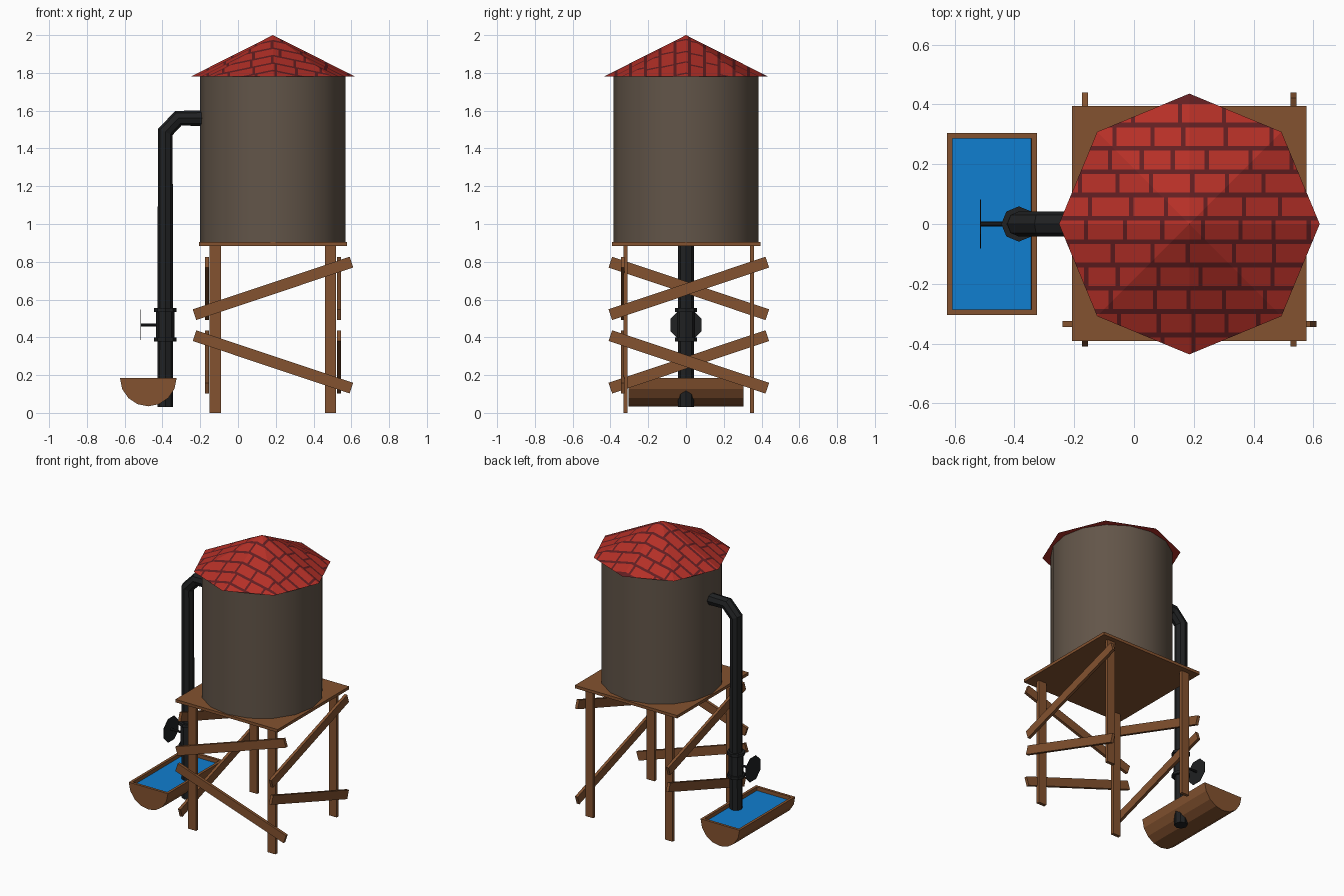
import bpy, bmesh, math, random
from mathutils import Vector, Matrix

random.seed(4)
if "Cube" in bpy.data.objects:
    bpy.data.objects.remove(bpy.data.objects["Cube"], do_unlink=True)


def material(name, rgb):
    m = bpy.data.materials.new(name)
    m.use_nodes = True
    m.diffuse_color = (*rgb, 1)
    m.node_tree.nodes["Principled BSDF"].inputs["Base Color"].default_value = (*rgb, 1)
    return m


WOOD = material("brown wood", (0.23, 0.085, 0.029))
TANK = material("grey brown tank", (0.123, 0.091, 0.066))
IRON = material("black iron", (0.014, 0.015, 0.016))
WATER = material("blue water", (0.005, 0.21, 0.63))
RED = material("red shingle", (0.46, 0.029, 0.02))
DARK = material("dark red joint", (0.12, 0.013, 0.015))

CX = 0.185  # tower axis


def finish(bm, name, *mats):
    bmesh.ops.recalc_face_normals(bm, faces=bm.faces)
    mesh = bpy.data.meshes.new(name)
    bm.to_mesh(mesh)
    bm.free()
    ob = bpy.data.objects.new(name, mesh)
    bpy.context.collection.objects.link(ob)
    for m in mats:
        mesh.materials.append(m)
    return ob


def box(name, centre, size, mat, rot=Matrix()):
    bm = bmesh.new()
    bmesh.ops.create_cube(bm, size=1)
    bm.transform(Matrix.Translation(centre) @ rot @ Matrix.Diagonal((*size, 1)))
    return finish(bm, name, mat)


def cylinder(name, centre, radius, depth, sides, mat, rot=Matrix()):
    bm = bmesh.new()
    bmesh.ops.create_cone(bm, cap_ends=True, segments=sides, radius1=radius,
                          radius2=radius, depth=depth)
    bm.transform(Matrix.Translation(centre) @ rot)
    return finish(bm, name, mat)


# Tank on its platform
tank = cylinder("tank", (CX, 0, 1.343), 0.385, 0.885, 16, TANK)
bpy.context.view_layer.objects.active = tank
tank.select_set(True)
bpy.ops.object.shade_smooth_by_angle(angle=math.radians(35))
tank.select_set(False)
box("platform", (CX, 0.002, 0.894), (0.785, 0.785, 0.02), WOOD)

# Legs
for side, x in (("right", -0.12), ("left", 0.49)):
    for end, y in (("front", -0.321), ("back", 0.35)):
        box(f"{end}_{side}_leg", (x, y, 0.443), (0.06, 0.022, 0.886), WOOD)

# Slanted braces on the front and both flanks; the back stays open
TILT = math.radians(18.5)
for level, z, slope in (("upper", 0.659, 1), ("lower", 0.27, -1)):
    box(f"front_{level}_brace", (CX, -0.335, z), (0.876, 0.02, 0.06), WOOD,
        Matrix.Rotation(-slope * TILT, 4, "Y"))
    for side, x, turn in (("right", -0.164, -1), ("left", 0.534, 1)):
        box(f"{side}_{level}_brace", (x, 0.015, z), (0.02, 0.876, 0.06), WOOD,
            Matrix.Rotation(slope * turn * TILT, 4, "X"))

# Eight-sided roof, cut into courses of shingles
R, PITCH, TALL, JOINT = 0.436, 0.078, 0.062, 0.014
bm = bmesh.new()
bmesh.ops.create_cone(bm, segments=8, radius1=R, radius2=0, depth=0.22)
bmesh.ops.remove_doubles(bm, verts=bm.verts, dist=0.0001)


def slice_faces(faces, co, normal):
    geom = set(faces)
    for f in faces:
        geom.update(f.verts)
        geom.update(f.edges)
    bmesh.ops.bisect_plane(bm, geom=list(geom), plane_co=co, plane_no=normal)


courses = [k * PITCH - 0.02 for k in range(-5, 6)]
for y in courses:
    for edge in (y - TALL / 2, y + TALL / 2):
        slice_faces(bm.faces[:], Vector((0, edge, 0)), Vector((0, 1, 0)))


def in_course(f, y):
    return abs(f.calc_center_median().y - y) < TALL / 2


for f in bm.faces:
    f.material_index = 1
for n, y in enumerate(courses):
    joints = []
    x = -R + 0.065 * (n % 2) + random.uniform(0, 0.03)
    while x < R:
        joints.append(x)
        x += random.uniform(0.1, 0.16)
    for x in joints:
        for edge in (x - JOINT / 2, x + JOINT / 2):
            slice_faces([f for f in bm.faces if in_course(f, y)],
                        Vector((edge, 0, 0)), Vector((1, 0, 0)))
    for f in bm.faces:
        if in_course(f, y):
            cx = f.calc_center_median().x
            if all(abs(cx - x) > JOINT / 2 for x in joints):
                f.material_index = 0
rim = [e for e in bm.edges if e.is_boundary]
for f in bmesh.ops.holes_fill(bm, edges=rim, sides=0)["faces"]:
    f.material_index = 0
bm.transform(Matrix.Translation((CX, 0, 1.89)))
finish(bm, "roof", RED, DARK)

# Downpipe, swept along a bent path
PX = -0.385
curve = bpy.data.curves.new("pipe", "CURVE")
curve.dimensions = "3D"
curve.bevel_depth = 0.042
curve.bevel_resolution = 2
curve.use_fill_caps = True
path = [(PX, 0.03), (PX, 1.487), (-0.316, 1.56), (-0.17, 1.56)]
spline = curve.splines.new("POLY")
spline.points.add(len(path) - 1)
for p, (x, z) in zip(spline.points, path):
    p.co = (x, 0, z, 1)
curve.materials.append(IRON)
pipe = bpy.data.objects.new("pipe", curve)
bpy.context.collection.objects.link(pipe)
bpy.context.view_layer.objects.active = pipe
pipe.select_set(True)
bpy.ops.object.convert(target="MESH")
bpy.ops.object.shade_flat()

# Valve body, flanges, stem and hand wheel
ACROSS = Matrix.Rotation(math.pi / 2, 4, "Y")
cylinder("valve_body", (PX, 0, 0.465), 0.048, 0.17, 8, IRON)
for name, z in (("lower", 0.389), ("upper", 0.545)):
    cylinder(f"{name}_flange", (PX, 0, z), 0.059, 0.02, 8, IRON)
cylinder("valve_stem", (-0.47, 0, 0.466), 0.008, 0.09, 8, IRON, ACROSS)
cylinder("valve_wheel", (-0.514, 0, 0.466), 0.088, 0.003, 8, IRON,
         ACROSS @ Matrix.Rotation(math.pi / 8, 4, "Z"))

# Half-round trough with a recessed water surface
bm = bmesh.new()
arc = [math.pi * (1 + k / 8) for k in range(9)]
end = bm.faces.new([bm.verts.new((-0.475 + 0.15 * math.cos(a), -0.305,
                                  0.185 + 0.15 * math.sin(a))) for a in arc])
extruded = bmesh.ops.extrude_face_region(bm, geom=[end], use_keep_orig=True)["geom"]
bmesh.ops.translate(bm, vec=(0, 0.61, 0),
                    verts=[v for v in extruded if isinstance(v, bmesh.types.BMVert)])
bmesh.ops.recalc_face_normals(bm, faces=bm.faces)
top = max(bm.faces, key=lambda f: f.calc_center_median().z)
bmesh.ops.inset_region(bm, faces=[top], thickness=0.026)
bmesh.ops.inset_region(bm, faces=[top], thickness=0.0005, depth=-0.025)
top.material_index = 1
finish(bm, "trough", WOOD, WATER)
